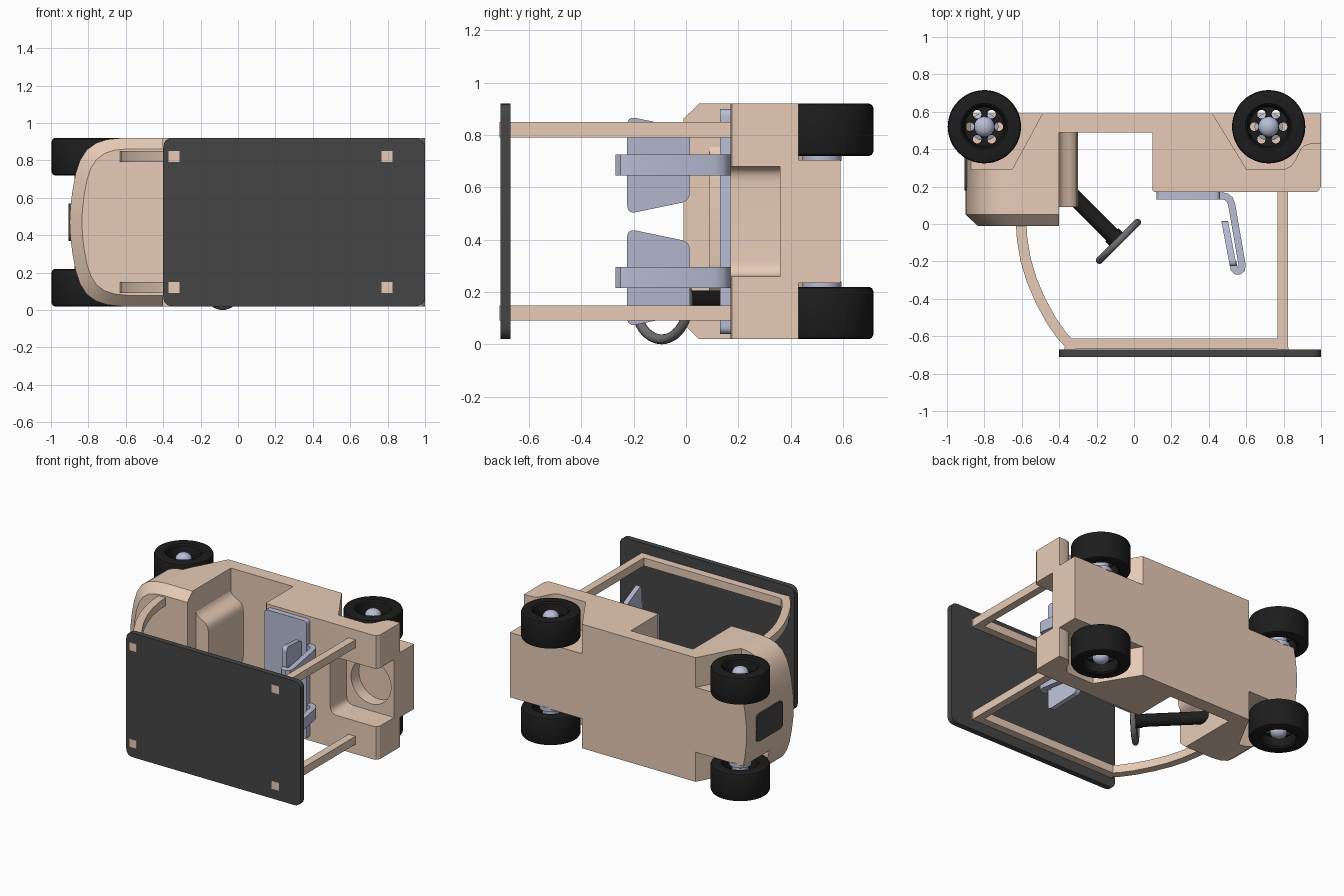
import bpy, bmesh, math
from mathutils import Vector

if "Cube" in bpy.data.objects:
    bpy.data.objects.remove(bpy.data.objects["Cube"])

MID = 0.47  # centre plane across the cart's width


def material(name, rgb):
    m = bpy.data.materials.new(name)
    m.diffuse_color = (*rgb, 1)
    m.use_nodes = True
    m.node_tree.nodes["Principled BSDF"].inputs["Base Color"].default_value = m.diffuse_color
    return m


TAN = material("tan", (0.80, 0.60, 0.47))
BLACK = material("black", (0.012, 0.012, 0.012))
DARK = material("dark_grey", (0.06, 0.06, 0.06))
STEEL = material("steel_grey", (0.16, 0.16, 0.16))
BLUE = material("blue_grey", (0.48, 0.51, 0.66))


def finish(name, bm, mat):
    bmesh.ops.recalc_face_normals(bm, faces=bm.faces)
    me = bpy.data.meshes.new(name)
    bm.to_mesh(me)
    bm.free()
    ob = bpy.data.objects.new(name, me)
    bpy.context.collection.objects.link(ob)
    if mat:
        me.materials.append(mat)
    return ob


PLACE = {'x': lambda u, v, h: (h, u, v), 'y': lambda u, v, h: (u, h, v), 'z': lambda u, v, h: (u, v, h)}


def loft(name, rings, axis, mat):
    """Join outlines [(points, height), ...] with the same point count into a solid."""
    bm = bmesh.new()
    loops = [[bm.verts.new(PLACE[axis](u, v, h)) for u, v in pts] for pts, h in rings]
    n = len(loops[0])
    for a, b in zip(loops, loops[1:]):
        for i in range(n):
            j = (i + 1) % n
            bm.faces.new((a[i], a[j], b[j], b[i]))
    bm.faces.new(loops[0])
    bm.faces.new(loops[-1])
    return finish(name, bm, mat)


def prism(name, pts, axis, lo, hi, mat=None):
    return loft(name, [(pts, lo), (pts, hi)], axis, mat)


def rect(u0, u1, v0, v1):
    return [(u0, v0), (u1, v0), (u1, v1), (u0, v1)]


def rounded(pts, r, steps=6):
    out = []
    for i, p in enumerate(pts):
        p = Vector(p)
        a = p + (Vector(pts[i - 1]) - p).normalized() * r
        b = p + (Vector(pts[(i + 1) % len(pts)]) - p).normalized() * r
        for k in range(steps + 1):
            t = k / steps
            out.append(tuple(a * (1 - t) ** 2 * 1 + p * 2 * t * (1 - t) + b * t * t))
    return out


def ribbon(path, t):
    """Outline of a constant-thickness strip with mitred corners."""
    P = [Vector(p) for p in path]
    left, right = [], []
    for i, p in enumerate(P):
        d0 = (p - P[i - 1]).normalized() if i else (P[1] - p).normalized()
        d1 = (P[i + 1] - p).normalized() if i < len(P) - 1 else d0
        n0, n1 = Vector((-d0.y, d0.x)), Vector((-d1.y, d1.x))
        m = (n0 + n1).normalized()
        m *= t / 2 / m.dot(n0)
        left.append(tuple(p + m))
        right.append(tuple(p - m))
    return left + right[::-1]


def lathe(name, prof, loc, flip, mat, n=48):
    """Spin a closed (radius, height) profile about z."""
    bm = bmesh.new()
    rings = []
    for k in range(n):
        a = 2 * math.pi * k / n
        rings.append([bm.verts.new((loc[0] + r * math.cos(a), loc[1] + r * math.sin(a), loc[2] + flip * h))
                      for r, h in prof])
    for k in range(n):
        a, b = rings[k], rings[(k + 1) % n]
        for i in range(len(prof)):
            j = (i + 1) % len(prof)
            bm.faces.new((a[i], a[j], b[j], b[i]))
    bmesh.ops.remove_doubles(bm, verts=bm.verts, dist=1e-5)
    return finish(name, bm, mat)


def circle(cx, cy, r, n=32):
    return [(cx + r * math.cos(2 * math.pi * k / n), cy + r * math.sin(2 * math.pi * k / n)) for k in range(n)]


def cut(ob, cutters):
    for c in cutters:
        m = ob.modifiers.new("cut", 'BOOLEAN')
        m.operation, m.solver, m.object = 'DIFFERENCE', 'EXACT', c
        bpy.context.view_layer.objects.active = ob
        bpy.ops.object.modifier_apply(modifier=m.name)
        bpy.data.objects.remove(c)


SIDES = ((-0.05, 0.235), (0.705, 1.0))  # wheel well ranges across the width

# Front cowl: curved plan, chamfered rim, wheel wells cut from both sides
half = [(-0.4, 0.45), (-0.62, 0.45), (-0.70, 0.442), (-0.76, 0.422), (-0.81, 0.385), (-0.845, 0.33),
        (-0.868, 0.26), (-0.885, 0.17), (-0.896, 0.08), (-0.9, 0)]
plan = [(x, MID + z) for x, z in half] + [(x, MID - z) for x, z in half[-2::-1]]
rim = [(-0.4 + (x + 0.4) * 0.87, MID + (z - MID) * 0.87) for x, z in plan]
cowl = loft("front_cowl", [(plan, 0.59), (plan, 0.05), (rim, -0.01)], 'y', TAN)
well = [(-0.457, 0.65), (-0.65, 0.295), (-1.0, 0.29), (-1.0, 0.65)]
cut(cowl, [prism("well_cutter", well, 'z', a, b) for a, b in SIDES])

# Floor and rear body with rear wells, bag recess and round bag socket
body = prism("rear_body", [(-0.4, 0.49), (0.1, 0.49), (0.1, 0.18), (0.11, 0.17), (0.965, 0.17), (0.985, 0.175),
                           (1.0, 0.2), (1.0, 0.59), (-0.4, 0.59)], 'z', 0.02, 0.92, TAN)
well = [(0.383, 0.65), (0.6, 0.295), (0.81, 0.295), (0.84, 0.31), (0.865, 0.345), (0.89, 0.40), (0.91, 0.42),
        (0.94, 0.43), (1.1, 0.43), (1.1, 0.65)]
cutters = [prism("well_cutter", well, 'z', a, b) for a, b in SIDES]
cutters.append(prism("recess_cutter", rounded(rect(0.62, 1.2, 0.26, 0.68), 0.06), 'y', 0.1, 0.36))
cutters.append(prism("socket_cutter", circle(0.815, MID, 0.16, 48), 'y', 0.3, 0.45))
cut(body, cutters)

# Dashboard console flaring smoothly into the dash
ogee = [(-0.405, 0.30), (-0.395, 0.27), (-0.375, 0.25), (-0.345, 0.235), (-0.32, 0.22), (-0.305, 0.195), (-0.3, 0.16)]
console = [(x, MID + z) for x, z in ogee] + [(x, MID - z) for x, z in ogee[::-1]]
prism("console", console, 'y', 0.09, 0.495, TAN)

# Front plate
prism("front_plate", rounded(rect(0.18, 0.48, 0.37, 0.57), 0.035), 'x', -0.905, -0.87, DARK)

# Roof and roof frames
prism("roof", rounded(rect(-0.4, 1.0, 0.02, 0.92), 0.055), 'y', -0.71, -0.67, DARK)
frame = ribbon([(-0.605, 0.02), (-0.598, -0.08), (-0.58, -0.19), (-0.547, -0.3), (-0.5, -0.41), (-0.44, -0.52),
                (-0.385, -0.598), (-0.345, -0.64), (0.795, -0.64), (0.795, 0.2)], 0.056)
for side, z in (("left", 0.82), ("right", 0.12)):
    prism(f"roof_frame_{side}", frame, 'z', z - 0.029, z + 0.029, TAN)
    for end, x in (("front", -0.343), ("rear", 0.797)):
        prism(f"roof_peg_{end}_{side}", rect(x - 0.029, x + 0.029, z - 0.029, z + 0.029), 'y', -0.712, -0.66, TAN)

# Seat base, straps and backrests
prism("seat_base", rounded(rect(0.12, 0.46, 0.04, 0.90), 0.03), 'y', 0.13, 0.172, BLUE)
strap = ribbon([(0.43, 0.151), (0.47, 0.151), (0.495, 0.145), (0.512, 0.13), (0.522, 0.105), (0.578, -0.22),
                (0.575, -0.24), (0.562, -0.251), (0.545, -0.25), (0.535, -0.238), (0.53, -0.2)], 0.038)
for side, z in (("left", 0.685), ("right", 0.255)):
    prism(f"seat_strap_{side}", strap, 'z', z - 0.04, z + 0.04, BLUE)
    outline = rounded([(-0.225, z - 0.187), (0.015, z - 0.137), (0.015, z + 0.137), (-0.225, z + 0.187)], 0.035)
    back = prism(f"seat_back_{side}", outline, 'x', -0.018, 0.018, BLUE)
    for v in back.data.vertices:
        v.co.x += 0.484 + (0.02 - v.co.y) * 0.19

# Wheels: tyre with recessed pierced disc, plus domed hub
tyre = [(0, 0.085), (0.105, 0.085), (0.115, 0.01), (0.125, 0), (0.18, 0), (0.191, 0.005), (0.196, 0.016),
        (0.196, 0.184), (0.191, 0.195), (0.18, 0.2), (0.125, 0.2), (0.115, 0.19), (0.105, 0.13), (0, 0.13)]
hub = [(0, -0.02), (0.075, -0.02), (0.075, 0.01), (0.055, 0.02), (0.055, 0.15), (0.052, 0.165), (0.04, 0.18),
       (0.022, 0.19), (0, 0.193)]
for end, x in (("front", -0.8), ("rear", 0.72)):
    for side, z, f in (("left", 0.72, 1), ("right", 0.22, -1)):
        wheel = lathe(f"wheel_{end}_{side}", tyre, (x, 0.52, z), f, BLACK)
        holes = [prism("hole_cutter", circle(x + 0.077 * math.cos(k * math.pi / 3), 0.52 + 0.077 * math.sin(k * math.pi / 3),
                                             0.023, 16), 'z', z + f * 0.07, z + f * 0.15) for k in range(6)]
        cut(wheel, holes)
        lathe(f"hub_{end}_{side}", hub, (x, 0.52, z), f, BLUE, 32)

# Steering column and wheel, tilted at 45 degrees
axis = Vector((1, -1, 0)).normalized()
rot = axis.to_track_quat('Z', 'Y')
centre = Vector((-0.083, -0.093, 0.163))


def rod(name, a, b, r, mat, n=32):
    d = b - a
    bpy.ops.mesh.primitive_cylinder_add(vertices=n, radius=r, depth=d.length, location=(a + b) / 2,
                                        rotation=d.to_track_quat('Z', 'Y').to_euler())
    ob = bpy.context.object
    ob.name = name
    ob.data.materials.append(mat)


rod("steering_column", centre - axis * 0.5, centre - axis * 0.02, 0.043, BLACK)
rod("steering_hub", centre - axis * 0.05, centre + axis * 0.01, 0.05, BLACK)
bpy.ops.mesh.primitive_torus_add(major_radius=0.144, minor_radius=0.019, major_segments=48, minor_segments=12,
                                 location=centre, rotation=rot.to_euler())
bpy.context.object.name = "steering_wheel"
bpy.context.object.data.materials.append(STEEL)
for k in range(3):
    a = math.pi / 2 + k * 2 * math.pi / 3
    rod(f"steering_spoke_{k + 1}", centre, centre + rot @ Vector((math.cos(a), math.sin(a), 0)) * 0.14, 0.015, STEEL, 12)

# Smooth shading with sharp edges kept
for ob in list(bpy.context.scene.objects):
    bpy.ops.object.select_all(action='DESELECT')
    ob.select_set(True)
    bpy.context.view_layer.objects.active = ob
    bpy.ops.object.shade_smooth_by_angle(angle=math.radians(30))
